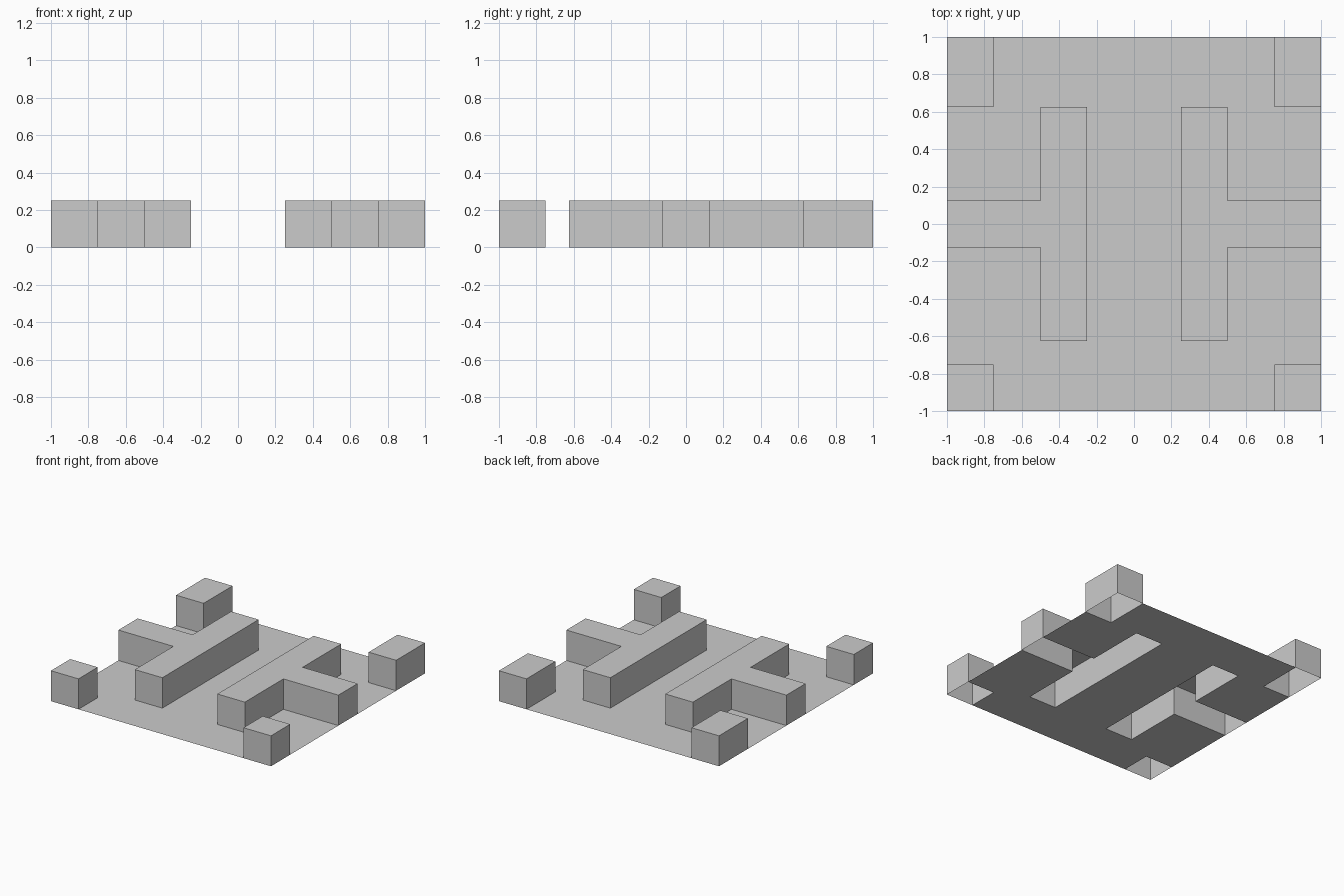
import bpy

if "Cube" in bpy.data.objects:
    bpy.data.objects.remove(bpy.data.objects["Cube"])

HEIGHT = 0.25


def make_object(name, verts, faces):
    mesh = bpy.data.meshes.new(name)
    mesh.from_pydata(verts, [], faces)
    mesh.update()
    obj = bpy.data.objects.new(name, mesh)
    bpy.context.collection.objects.link(obj)
    return obj


def raised_block(name, outline):
    """Hollow block, open underneath, mirrored across x = 0."""
    n = len(outline)
    verts = [(x, y, z) for z in (0, HEIGHT) for x, y in outline]
    faces = [tuple(range(n, 2 * n))]
    for i in range(n):
        j = (i + 1) % n
        faces.append((i, j, n + j, n + i))
    obj = make_object(name, verts, faces)
    mirror = obj.modifiers.new("mirror", 'MIRROR')
    mirror.use_axis[0] = True
    mirror.use_mirror_merge = False


def rectangle(x0, x1, y0, y1):
    return [(x0, y0), (x1, y0), (x1, y1), (x0, y1)]


# Thin floor sheet, cut away beneath every raised block
right = [(0.75, -1), (0.75, -0.75), (1, -0.75), (1, -0.125),
         (0.5, -0.125), (0.5, -0.625), (0.25, -0.625), (0.25, 0.625),
         (0.5, 0.625), (0.5, 0.125), (1, 0.125), (1, 0.625),
         (0.75, 0.625), (0.75, 1)]
outline = right + [(-x, y) for x, y in reversed(right)]
make_object("floor", [(x, y, 0) for x, y in outline],
            [tuple(range(len(outline)))])

# T-shaped walls reaching the left and right edges
raised_block("t_shaped_wall", [
    (0.25, -0.625), (0.5, -0.625), (0.5, -0.125), (1, -0.125),
    (1, 0.125), (0.5, 0.125), (0.5, 0.625), (0.25, 0.625)])

# Corner blocks
raised_block("front_corner_block", rectangle(0.75, 1, -1, -0.75))
raised_block("back_corner_block", rectangle(0.75, 1, 0.625, 1))
